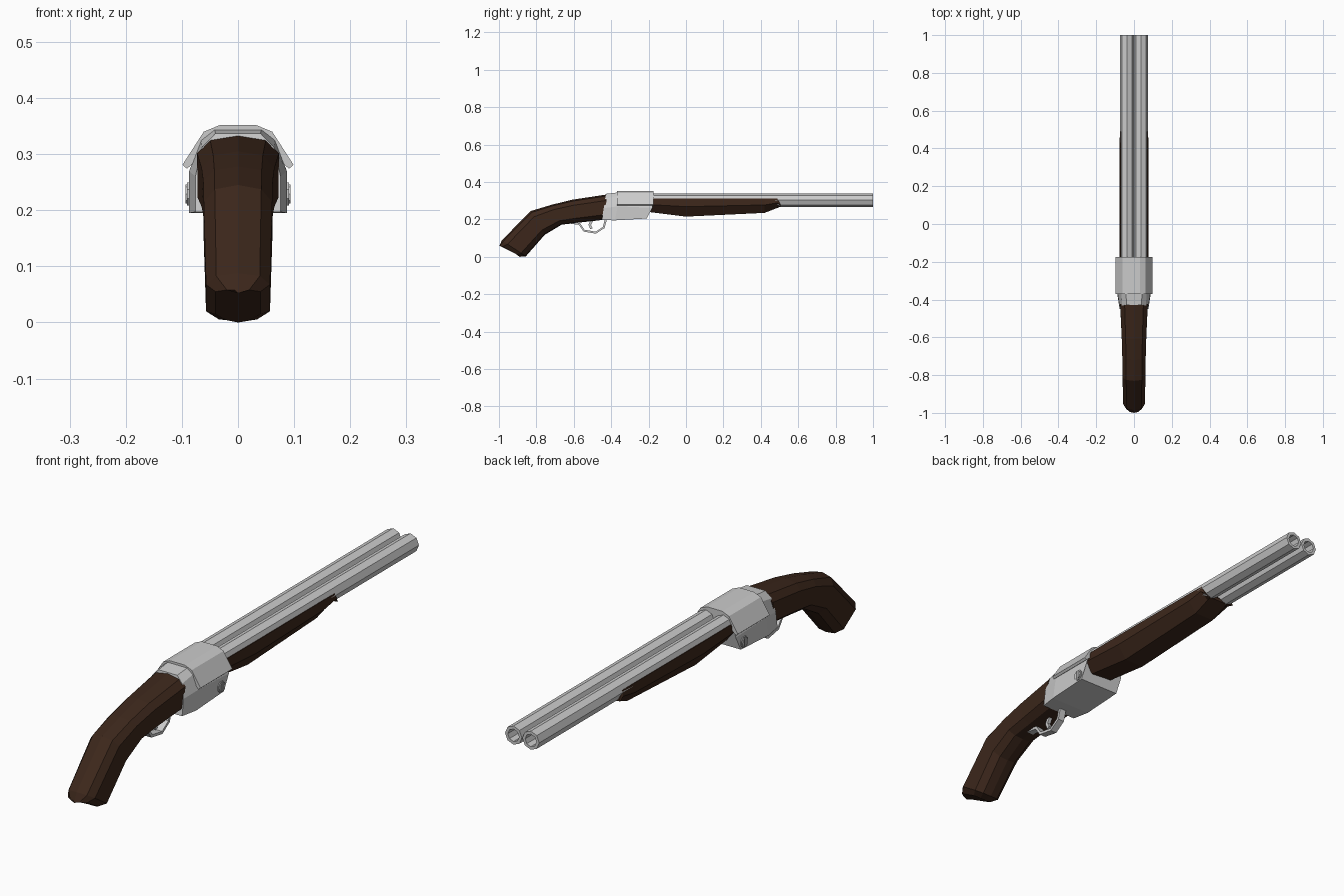
import bpy, bmesh, math
from mathutils import Vector

if "Cube" in bpy.data.objects:
    bpy.data.objects.remove(bpy.data.objects["Cube"])

wood = bpy.data.materials.new("dark_wood")
wood.diffuse_color = (0.045, 0.02, 0.011, 1)
wood.use_nodes = True
wood.node_tree.nodes["Principled BSDF"].inputs["Base Color"].default_value = wood.diffuse_color


def loft(name, rings, mat=None, closed=False):
    """Skin a row of equal-length rings; cap the ends unless closed into a loop."""
    bm = bmesh.new()
    vs = [[bm.verts.new(p) for p in r] for r in rings]
    n = len(vs[0])
    for a, b in zip(vs, vs[1:] + ([vs[0]] if closed else [])):
        for i in range(n):
            bm.faces.new((a[i], a[(i + 1) % n], b[(i + 1) % n], b[i]))
    if not closed:
        bm.faces.new(vs[0])
        bm.faces.new(vs[-1])
    bmesh.ops.recalc_face_normals(bm, faces=bm.faces)
    me = bpy.data.meshes.new(name)
    bm.to_mesh(me)
    bm.free()
    ob = bpy.data.objects.new(name, me)
    bpy.context.collection.objects.link(ob)
    if mat:
        me.materials.append(mat)
    return ob


def mirror_ring(half):
    """Half section from top to bottom on +x, completed on -x."""
    return half + [(-x, y, z) for x, y, z in reversed(half) if x > 1e-6]


def octagon(cx, y, cz, r):
    return [(cx + r * math.cos(k * math.pi / 4), y, cz + r * math.sin(k * math.pi / 4))
            for k in range(8)]


def ribbon(name, path, w, t):
    """Thin rectangular strip along a (y, z) path."""
    rings = []
    for i, p in enumerate(path):
        a, b = path[max(i - 1, 0)], path[min(i + 1, len(path) - 1)]
        d = Vector((b[0] - a[0], b[1] - a[1])).normalized()
        ny, nz = -d.y * t / 2, d.x * t / 2
        rings.append([(sx * w / 2, p[0] + s * ny, p[1] + s * nz)
                      for sx, s in ((1, 1), (1, -1), (-1, -1), (-1, 1))])
    return loft(name, rings)


# Stock: top (y, z), bottom (y, z), half width for each station
stations = [((-0.42, 0.334), (-0.44, 0.198), 0.073),
            ((-0.61, 0.305), (-0.58, 0.182), 0.065),
            ((-0.72, 0.278), (-0.665, 0.172), 0.062),
            ((-0.83, 0.245), (-0.755, 0.118), 0.061),
            ((-0.985, 0.088), (-0.856, 0.003), 0.057)]
section = [(0, 0), (0.68, 0.06), (1, 0.24), (1, 0.8), (0.6, 0.97), (0, 1)]
rings = []
for (ty, tz), (by, bz), w in stations:
    rings.append(mirror_ring([(w * u, ty + (by - ty) * t, tz + (bz - tz) * t)
                              for u, t in section]))
# butt end bulging to a central ridge
rings.append(mirror_ring([(0, -1.0, 0.052), (0.02, -0.996, 0.058), (0.04, -0.98, 0.055),
                          (0.04, -0.91, 0.015), (0.02, -0.895, 0.004), (0, -0.89, 0.0)]))
loft("stock", rings, wood)

# Forend under the barrels: y, top z, bottom z, half width
rings = []
for y, top, bot, w in ((-0.2, 0.312, 0.24, 0.076), (0.0, 0.312, 0.215, 0.078),
                       (0.42, 0.312, 0.235, 0.076), (0.49, 0.311, 0.262, 0.075),
                       (0.505, 0.28, 0.268, 0.073)):
    rings.append(mirror_ring([(0.01, y, min(top, 0.295)), (w - 0.004, y, top),
                              (w, y, bot + (top - bot) * 0.55), (0.042, y, bot)]))
loft("forend", rings, wood)

# Twin hollow octagonal barrels
for side, s in (("right", 1), ("left", -1)):
    c = 0.037 * s
    loft(side + "_barrel", [octagon(c, -0.22, 0.303, 0.036), octagon(c, 1.0, 0.303, 0.036),
                            octagon(c, 1.0, 0.303, 0.024), octagon(c, 0.5, 0.303, 0.024)])

# Receiver body, tapering back into the stock
loft("receiver", [
    mirror_ring([(0.04, -0.428, 0.337), (0.064, -0.432, 0.312),
                 (0.076, -0.44, 0.26), (0.076, -0.45, 0.197)]),
    mirror_ring([(0.042, -0.365, 0.344), (0.066, -0.365, 0.325),
                 (0.087, -0.365, 0.27), (0.087, -0.38, 0.195)]),
    mirror_ring([(0.042, -0.18, 0.344), (0.066, -0.18, 0.325),
                 (0.087, -0.18, 0.262), (0.087, -0.21, 0.205)])])

# Faceted cover plate over the breech
loft("breech_cover", [mirror_ring([(0.032, y, 0.352), (0.061, y, 0.34), (0.099, y, 0.281),
                                   (0.091, y, 0.274), (0.06, y, 0.3)])
                      for y in (-0.37, -0.175)])

# Slotted hinge screws
for side, s in (("right", 1), ("left", -1)):
    def disc(x, r):
        return [(s * x, -0.228 + r * math.cos(k * math.pi / 4 + math.pi / 8),
                 0.229 + r * math.sin(k * math.pi / 4 + math.pi / 8)) for k in range(8)]
    loft(side + "_hinge_screw", [disc(0.08, 0.022), disc(0.0905, 0.022), disc(0.0905, 0.017)])
    for h in (1, -1):
        half = [(0.017 * math.cos(a), 0.004 + 0.013 * math.sin(a))
                for a in (0, math.pi / 4, math.pi / 2, 3 * math.pi / 4, math.pi)]
        loft(side + "_screw_head_half", [[(s * x, -0.228 + h * v, 0.229 + u) for u, v in half]
                                         for x in (0.085, 0.094)])

# Trigger guard and trigger
ribbon("trigger_guard", [(-0.62, 0.183), (-0.57, 0.176), (-0.545, 0.14), (-0.482, 0.129),
                         (-0.44, 0.157), (-0.427, 0.205)], 0.028, 0.011)
ribbon("trigger", [(-0.5, 0.2), (-0.515, 0.172), (-0.505, 0.15)], 0.014, 0.014)
